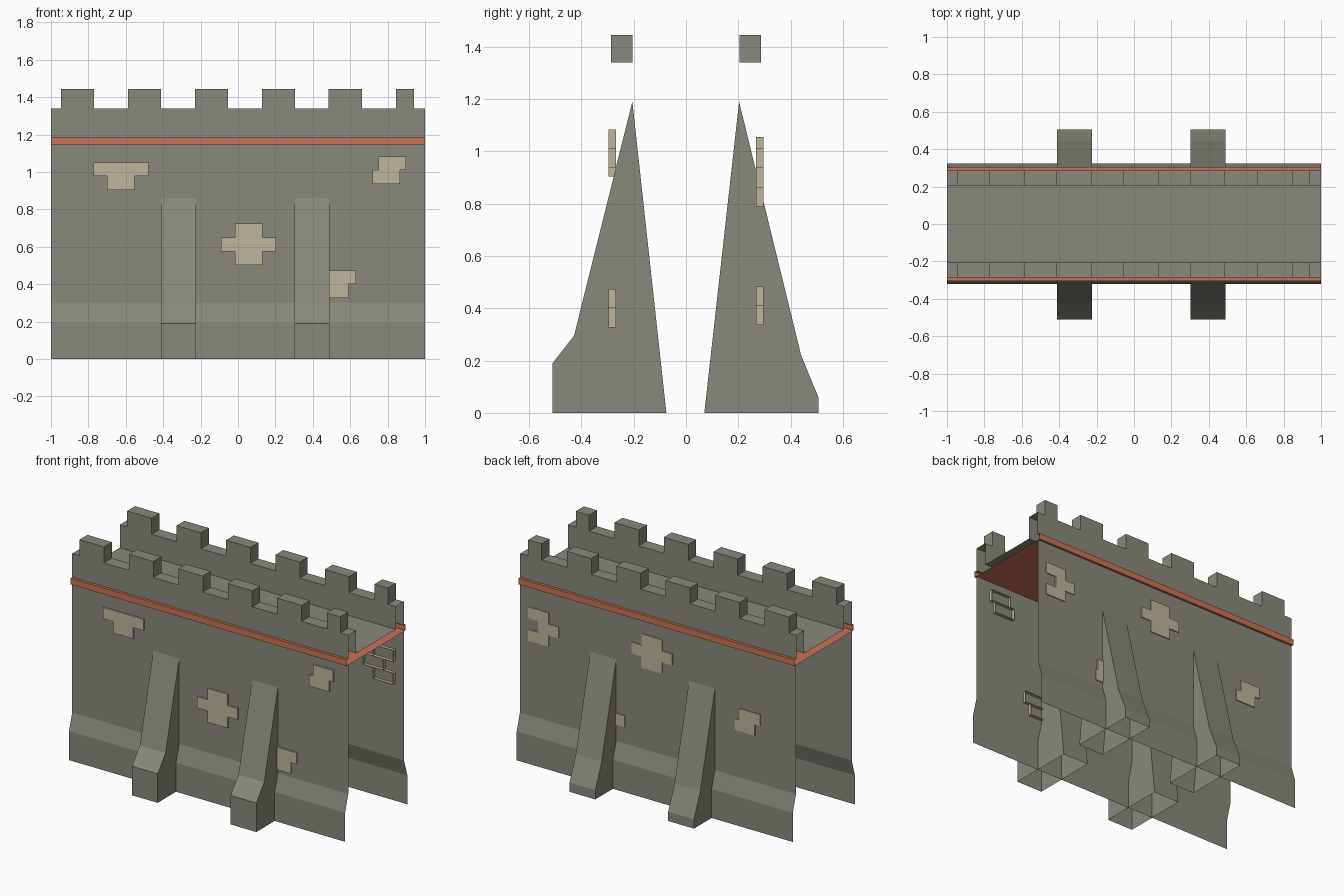
import bpy

if "Cube" in bpy.data.objects:
    bpy.data.objects.remove(bpy.data.objects["Cube"])


def material(name, rgb):
    m = bpy.data.materials.new(name)
    m.diffuse_color = (*rgb, 1)
    m.use_nodes = True
    m.node_tree.nodes["Principled BSDF"].inputs["Base Color"].default_value = m.diffuse_color
    return m


STONE = material("grey stone", (0.25, 0.25, 0.20))
TRIM = material("terracotta", (0.58, 0.165, 0.095))
BRICK = material("pale brick", (0.51, 0.47, 0.33))


def sweep(name, mat, profile, spans, caps=False):
    """Sweep an open (y, z) profile along each x span; profiles run up the
    front and down the back so faces point outward."""
    verts, faces = [], []
    n = len(profile)
    for x0, x1 in spans:
        b = len(verts)
        verts += [(x0, y, z) for y, z in profile] + [(x1, y, z) for y, z in profile]
        faces += [(b + i, b + n + i, b + n + i + 1, b + i + 1) for i in range(n - 1)]
        if caps:
            faces.append(tuple(range(b, b + n)))
            faces.append(tuple(range(b + 2 * n - 1, b + n - 1, -1)))
    me = bpy.data.meshes.new(name)
    me.from_pydata(verts, [], faces)
    me.materials.append(mat)
    ob = bpy.data.objects.new(name, me)
    bpy.context.collection.objects.link(ob)
    return ob


FULL = [(-1, 1)]

# Wall sheets with a flared foot, open at the ends
foot = [(-0.32, 0), (-0.32, 0.19), (-0.287, 0.30), (-0.287, 1.145)]
sweep("front_wall", STONE, foot, FULL)
sweep("back_wall", STONE, [(-y * 1.01, z) for y, z in reversed(foot)], FULL)

# Terracotta string course with its full-width underside
sweep("trim_band", TRIM, [(0.285, 1.185), (0.305, 1.185), (0.305, 1.145),
                          (-0.305, 1.145), (-0.305, 1.185), (-0.285, 1.185)], FULL)

# Walkway between the two parapets
sweep("walkway_and_parapets", STONE,
      [(-0.287, 1.185), (-0.287, 1.34), (-0.205, 1.34), (-0.205, 1.19),
       (0.205, 1.19), (0.205, 1.34), (0.287, 1.34), (0.287, 1.185)], FULL)

# Merlons, the last one narrower
merlons = [(-0.947 + 0.358 * i, -0.77 + 0.358 * i) for i in range(5)] + [(0.845, 0.942)]
for name, y0, y1 in (("front_merlons", -0.287, -0.205), ("back_merlons", 0.205, 0.287)):
    sweep(name, STONE, [(y0, 1.34), (y0, 1.445), (y1, 1.445), (y1, 1.34)], merlons, True)

# Sloping buttresses, open underneath
butt_x = [(-0.412, -0.225), (0.303, 0.49)]
sweep("front_buttresses", STONE,
      [(-0.51, 0), (-0.51, 0.19), (-0.428, 0.295), (-0.205, 1.19), (-0.075, 0)], butt_x, True)
sweep("back_buttresses", STONE,
      [(0.07, 0), (0.203, 1.19), (0.44, 0.22), (0.506, 0.06), (0.506, 0)], butt_x, True)

# Exposed bricks: (left x, bottom z), open at the back
W, H = 0.147, 0.074
front = [(-0.772, 0.978), (-0.625, 0.978), (-0.70, 0.904),
         (-0.09, 0.576), (0.057, 0.576), (-0.015, 0.65), (-0.015, 0.502),
         (0.75, 1.01), (0.72, 0.936), (0.483, 0.40), (0.443, 0.326)]
back = [(0.79, 0.937), (0.718, 0.863), (0.79, 0.789),
        (-0.033, 0.98), (-0.107, 0.906), (0.04, 0.906), (-0.033, 0.832),
        (0.24, 0.41), (0.387, 0.41), (0.40, 0.336),
        (-0.742, 0.68), (-0.705, 0.606)]
for x, z in front:
    sweep("front_brick", BRICK, [(-0.267, z), (-0.296, z), (-0.296, z + H), (-0.267, z + H)],
          [(x, x + W)], True)
for x, z in back:
    sweep("back_brick", BRICK, [(0.267, z + H), (0.296, z + H), (0.296, z), (0.267, z)],
          [(x, x + W)], True)
